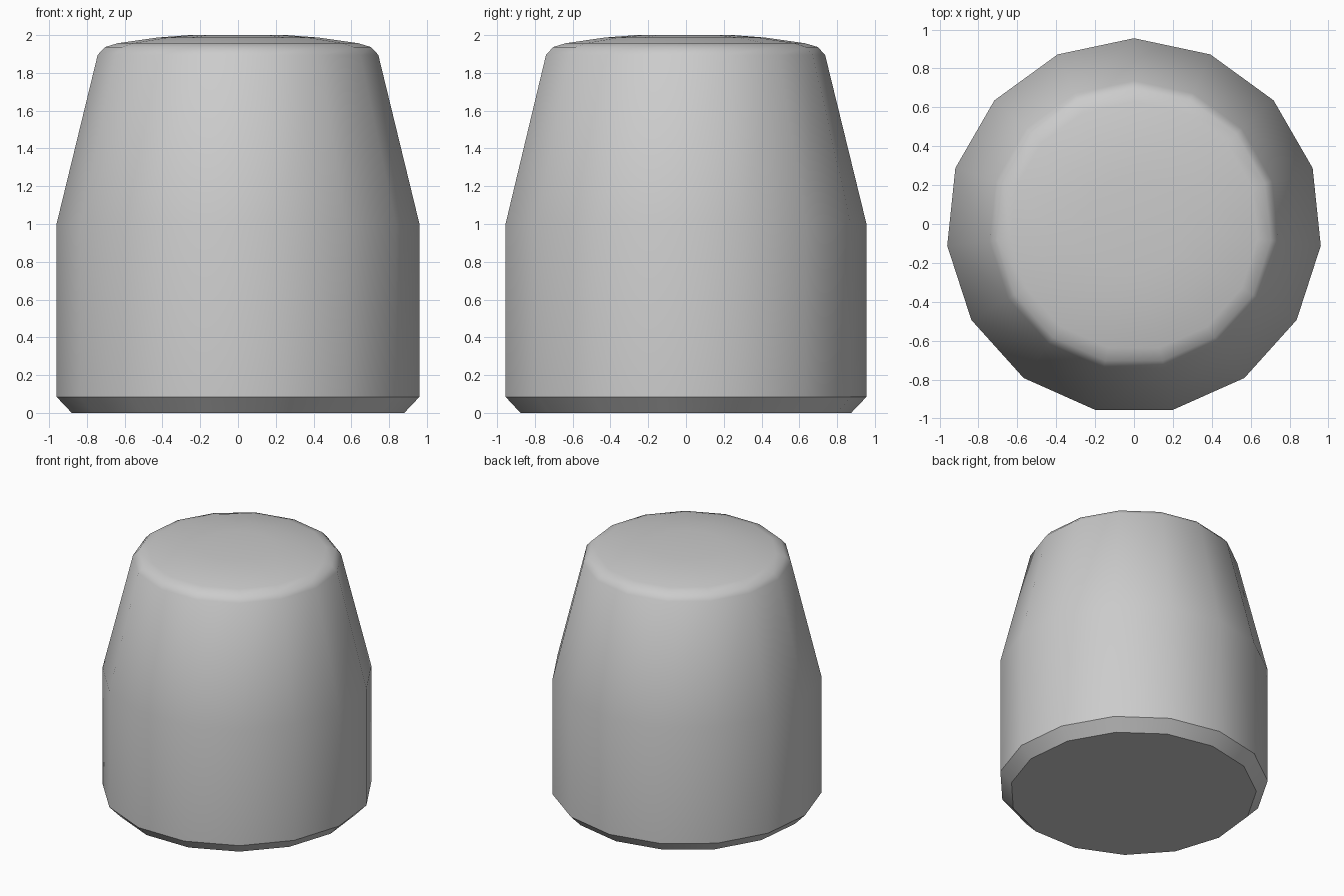
import bpy, bmesh, math

if "Cube" in bpy.data.objects:
    bpy.data.objects.remove(bpy.data.objects["Cube"])

SIDES = 15
Y_OFFSET = -0.0105  # odd-sided ring, recentred on its bounds

# Turned profile: (radius, height) from the base to the shallow domed top
PROFILE = [(0.885, 0.0), (0.966, 0.085), (0.966, 1.0), (0.747, 1.895),
           (0.708, 1.937), (0.64, 1.957), (0.43, 1.987), (0.26, 2.0)]

bm = bmesh.new()
rings = []
for r, z in PROFILE:
    ring = []
    for i in range(SIDES):
        a = math.pi / 2 + 2 * math.pi * i / SIDES
        ring.append(bm.verts.new((r * math.cos(a), r * math.sin(a) + Y_OFFSET, z)))
    rings.append(ring)

# Walls between rings
for lo, hi in zip(rings, rings[1:]):
    for i in range(SIDES):
        j = (i + 1) % SIDES
        bm.faces.new((lo[i], lo[j], hi[j], hi[i]))

# Flat base and top cap
bm.faces.new(rings[0][::-1])
bm.faces.new(rings[-1])

mesh = bpy.data.meshes.new("tapered_body")
bm.to_mesh(mesh)
bm.free()
body = bpy.data.objects.new("tapered_body", mesh)
bpy.context.collection.objects.link(body)

# Smooth sides and rim, crisp base chamfer
bpy.context.view_layer.objects.active = body
body.select_set(True)
bpy.ops.object.shade_smooth_by_angle(angle=math.radians(38))
